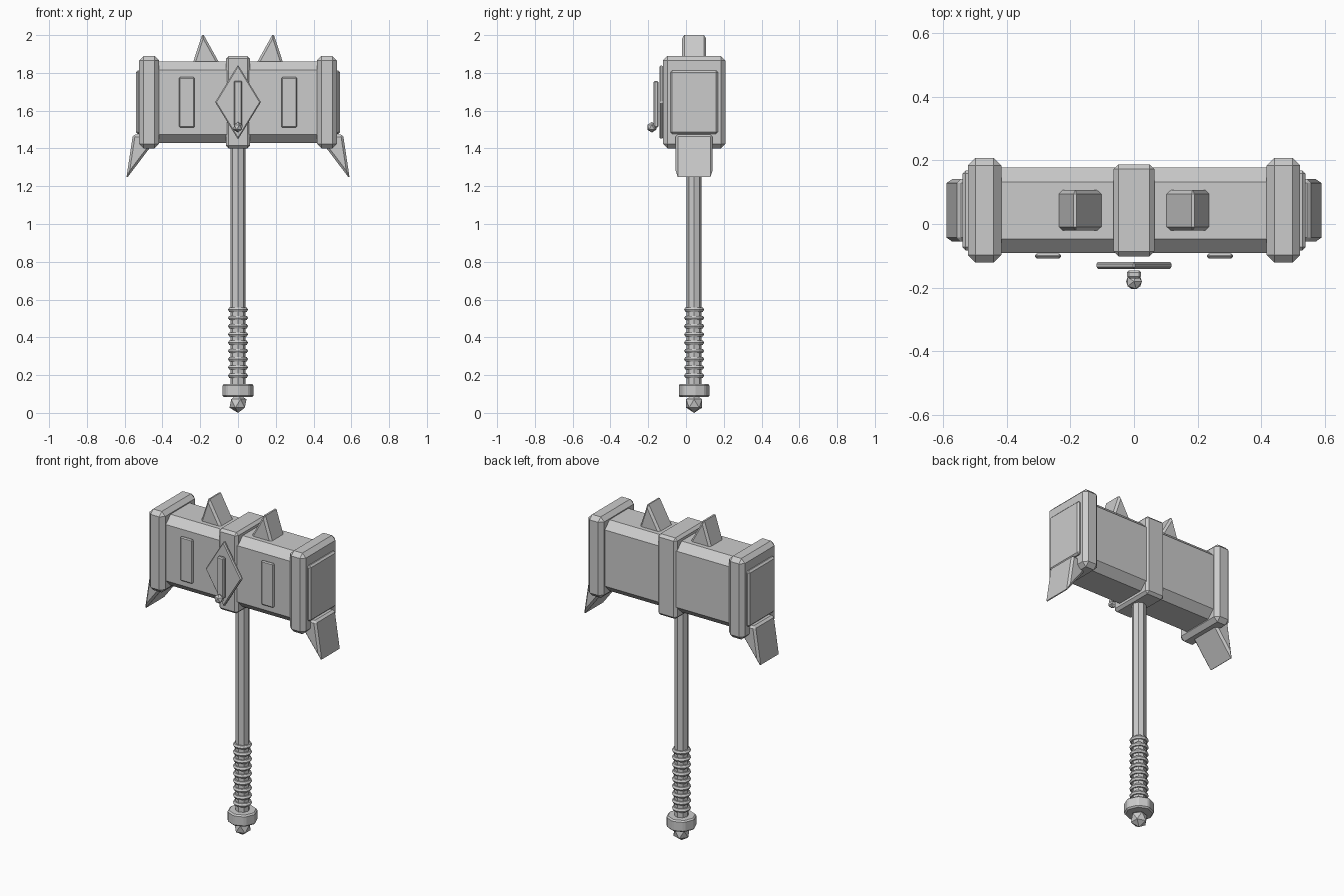
import bpy, bmesh, math
from mathutils import Matrix

if "Cube" in bpy.data.objects:
    bpy.data.objects.remove(bpy.data.objects["Cube"])

CY = 0.043  # depth centre of the hammer


def finish(name, bm, bevel=0.0):
    bmesh.ops.recalc_face_normals(bm, faces=bm.faces[:])
    if bevel:
        bmesh.ops.bevel(bm, geom=bm.edges[:], offset=bevel, segments=1,
                        affect='EDGES', clamp_overlap=True)
    me = bpy.data.meshes.new(name)
    bm.to_mesh(me)
    bm.free()
    ob = bpy.data.objects.new(name, me)
    bpy.context.collection.objects.link(ob)
    return ob


def box(name, x, y, z, bevel):
    """Bevelled box from (min, max) ranges."""
    bm = bmesh.new()
    size = [b - a for a, b in (x, y, z)]
    mid = [(a + b) / 2 for a, b in (x, y, z)]
    bmesh.ops.create_cube(bm, size=1, matrix=Matrix.Translation(mid) @ Matrix.Diagonal((*size, 1)))
    return finish(name, bm, bevel)


def prism(name, pts, y0, y1, bevel):
    """XZ outline extruded along y."""
    bm = bmesh.new()
    f = bm.faces.new([bm.verts.new((x, y0, z)) for x, z in pts])
    ext = bmesh.ops.extrude_face_region(bm, geom=[f])
    bmesh.ops.translate(bm, vec=(0, y1 - y0, 0),
                        verts=[g for g in ext['geom'] if isinstance(g, bmesh.types.BMVert)])
    return finish(name, bm, bevel)


def cylinder(name, r, z0, z1, bevel=0.0):
    bm = bmesh.new()
    bmesh.ops.create_cone(bm, cap_ends=True, segments=8, radius1=r, radius2=r, depth=z1 - z0,
                          matrix=Matrix.Translation((0, CY, (z0 + z1) / 2)))
    return finish(name, bm, bevel)


def ball(name, r, loc):
    bm = bmesh.new()
    bmesh.ops.create_icosphere(bm, subdivisions=1, radius=r, matrix=Matrix.Translation(loc))
    return finish(name, bm)


# Head block: octagonal section running along x
c, hy, z0, z1 = 0.045, 0.135, 1.43, 1.86
sect = [(-hy + c, z0), (hy - c, z0), (hy, z0 + c), (hy, z1 - c),
        (hy - c, z1), (-hy + c, z1), (-hy, z1 - c), (-hy, z0 + c)]
bm = bmesh.new()
rings = [[bm.verts.new((x, CY + y, z)) for y, z in sect] for x in (-0.48, 0.48)]
bm.faces.new(rings[0])
bm.faces.new(rings[1])
for i in range(8):
    j = (i + 1) % 8
    bm.faces.new((rings[0][i], rings[0][j], rings[1][j], rings[1][i]))
finish("head_block", bm)

# Centre band
box("head_band", (-0.064, 0.064), (-0.102, 0.188), (1.40, 1.89), 0.015)

# Mirrored head parts
for s, side in ((-1, "left"), (1, "right")):
    def span(a, b):
        return tuple(sorted((s * a, s * b)))
    box(f"head_cap_{side}", span(0.418, 0.523), (CY - 0.165, CY + 0.165), (1.40, 1.89), 0.024)
    box(f"strike_plate_{side}", span(0.50, 0.54), (CY - 0.126, CY + 0.126), (1.477, 1.813), 0.01)
    box(f"front_plate_{side}", span(0.23, 0.312), (-0.109, -0.093), (1.51, 1.777), 0.006)
    prism(f"top_spike_{side}", [(s * 0.243, 1.84), (s * 0.187, 2.011), (s * 0.092, 1.84)],
          CY - 0.064, CY + 0.064, 0.012)
    prism(f"lower_spike_{side}", [(s * 0.592, 1.238), (s * 0.556, 1.475), (s * 0.42, 1.465)],
          CY - 0.098, CY + 0.098, 0.012)

# Front ornament
prism("diamond_plate", [(0, 1.447), (0.121, 1.645), (0, 1.843), (-0.121, 1.645)],
      -0.141, -0.12, 0.006)
box("ornament_bar", (-0.022, 0.022), (-0.171, -0.146), (1.51, 1.757), 0.006)
ball("ornament_stud", 0.028, (0, -0.181, 1.512))

# Handle with grip rings
cylinder("handle_shaft", 0.04, 0.12, 1.45)
for i in range(9):
    bpy.ops.mesh.primitive_torus_add(location=(0, CY, 0.197 + i * 0.0437), major_segments=12,
                                     minor_segments=6, major_radius=0.04, minor_radius=0.013)
    bpy.context.object.name = f"grip_ring_{i + 1}"

# Pommel
cylinder("pommel_collar", 0.084, 0.083, 0.153, 0.008)
ball("pommel_tip", 0.05, (0, CY, 0.05))
